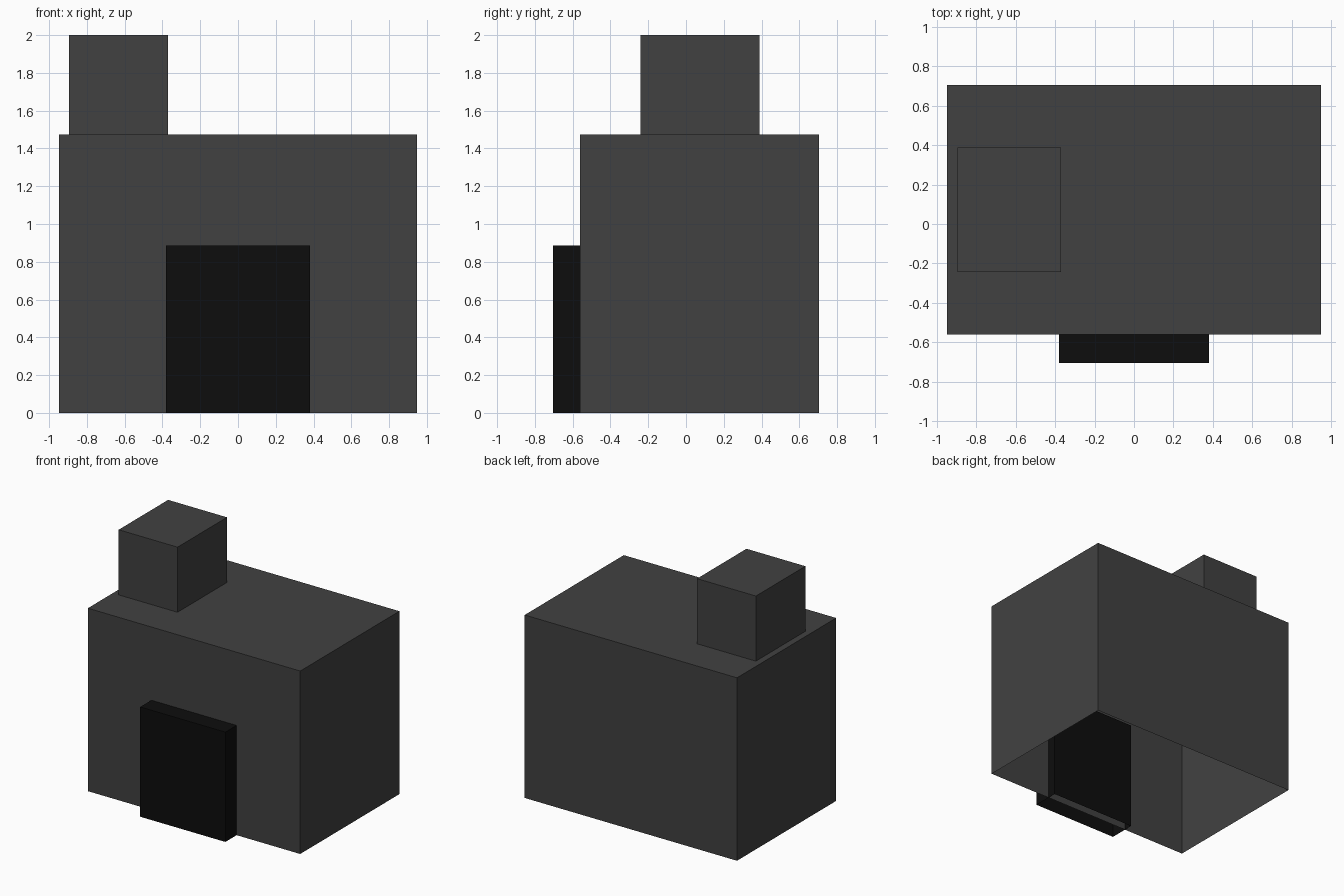
import bpy
import bmesh

cube = bpy.data.objects.get("Cube")
if cube:
    bpy.data.objects.remove(cube, do_unlink=True)


def make_material(name, value):
    mat = bpy.data.materials.new(name)
    mat.use_nodes = True
    colour = (value, value, value, 1)
    mat.diffuse_color = colour
    mat.node_tree.nodes["Principled BSDF"].inputs["Base Color"].default_value = colour
    return mat


def open_box(name, low, high, mat):
    """Box from corner low to corner high, without its bottom face."""
    bm = bmesh.new()
    bmesh.ops.create_cube(bm, size=1)
    for v in bm.verts:
        v.co = [high[i] if v.co[i] > 0 else low[i] for i in range(3)]
    bm.normal_update()
    bottom = [f for f in bm.faces if f.normal.z < -0.5]
    bmesh.ops.delete(bm, geom=bottom, context="FACES_ONLY")
    mesh = bpy.data.meshes.new(name)
    bm.to_mesh(mesh)
    bm.free()
    mesh.materials.append(mat)
    obj = bpy.data.objects.new(name, mesh)
    bpy.context.collection.objects.link(obj)
    return obj


grey = make_material("dark grey", 0.053)
black = make_material("black", 0.004)

# Hollow main block, open underneath
open_box("house_body", (-0.947, -0.56, 0), (0.947, 0.703, 1.475), grey)

# Chimney standing on the roof
open_box("chimney", (-0.895, -0.242, 1.475), (-0.37, 0.388, 2), grey)

# Door block, passing through the front wall
open_box("door", (-0.38, -0.703, 0), (0.38, -0.488, 0.885), black)
